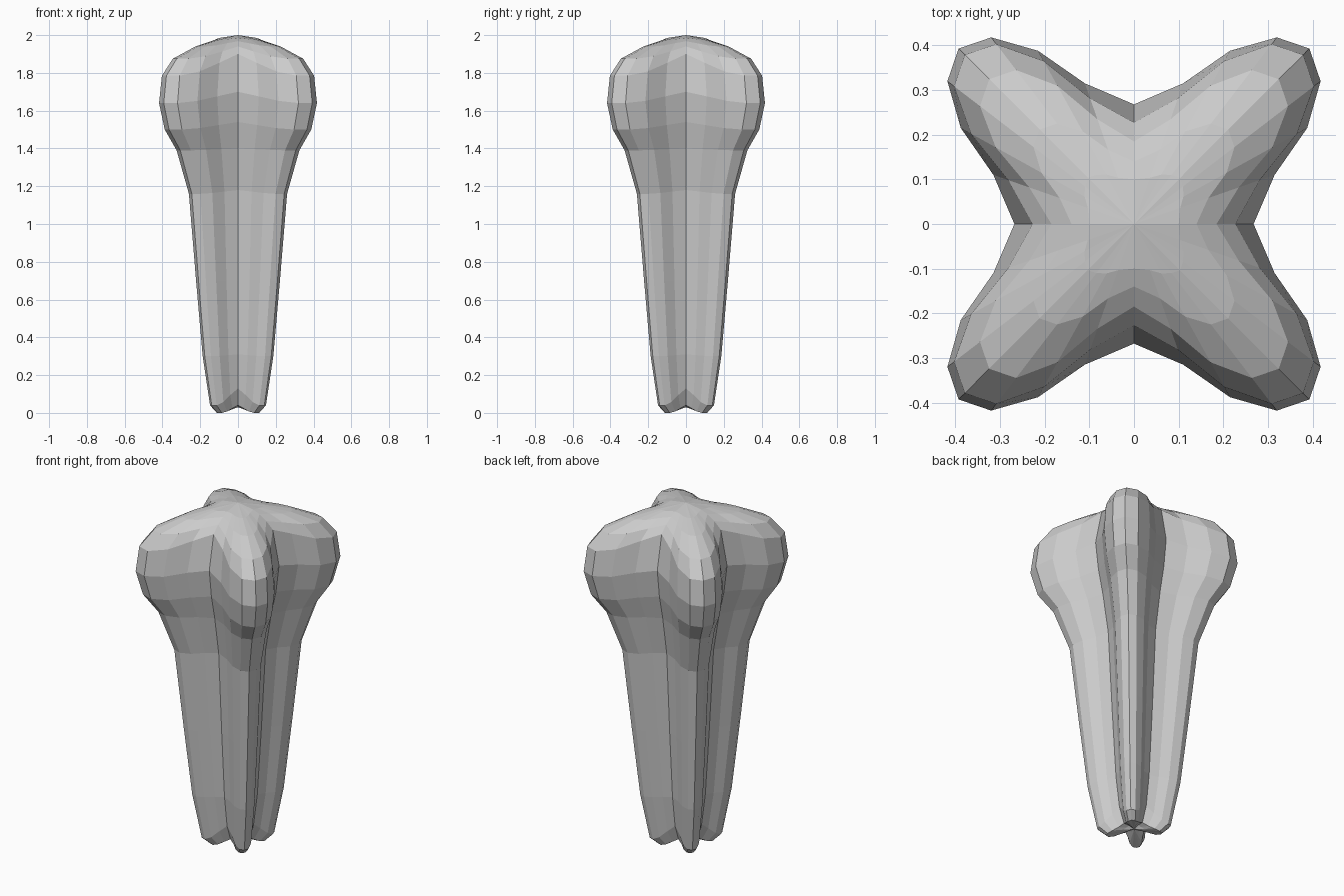
import bpy, bmesh, math

if "Cube" in bpy.data.objects:
    bpy.data.objects.remove(bpy.data.objects["Cube"])

# One lobe of the four-lobed cross-section at its widest: (x, y, lobe weight)
LOBE = [(0, .268, 0), (.11, .315, .4), (.215, .388, .8), (.32, .418, 1),
        (.393, .393, 1), (.418, .32, 1), (.388, .215, .8), (.315, .11, .4)]

# Rings, bottom to top: lobe half width, groove depth radius, lobe z, groove z
RINGS = [(.055, .035, .015, .04), (.112, .07, .0, .04), (.148, .102, .04, .13),
         (.187, .126, .30, .31), (.222, .152, .70, .70), (.26, .18, 1.16, 1.18),
         (.325, .217, 1.39, 1.40), (.388, .248, 1.50, 1.54), (.418, .268, 1.64, 1.70),
         (.403, .227, 1.785, 1.90), (.345, .185, 1.875, 1.94),
         (.225, .14, 1.94, 1.968), (.11, .1, 1.975, 1.985)]


def make_ring(bm, width, groove, z_lobe, z_groove):
    verts = []
    for q in range(4):
        c, s = round(math.cos(q * math.pi / 2)), round(math.sin(q * math.pi / 2))
        for x, y, t in LOBE:
            k = (1 - t) * groove / .268 + t * width / .418
            z = (1 - t) * z_groove + t * z_lobe
            verts.append(bm.verts.new(((x * c + y * s) * k, (y * c - x * s) * k, z)))
    return verts


def cap(bm, ring, z):
    centre = bm.verts.new((0, 0, z))
    for i in range(len(ring)):
        bm.faces.new((ring[i - 1], ring[i], centre))


# Lofted lobed body with a domed head and four tapering roots
bm = bmesh.new()
rings = [make_ring(bm, *r) for r in RINGS]
for a, b in zip(rings, rings[1:]):
    for i in range(len(a)):
        bm.faces.new((a[i - 1], a[i], b[i], b[i - 1]))
cap(bm, rings[0], .03)
cap(bm, rings[-1], 2.0)
bmesh.ops.recalc_face_normals(bm, faces=bm.faces[:])

mesh = bpy.data.meshes.new("lobed_body")
bm.to_mesh(mesh)
bm.free()
body = bpy.data.objects.new("lobed_body", mesh)
bpy.context.collection.objects.link(body)
